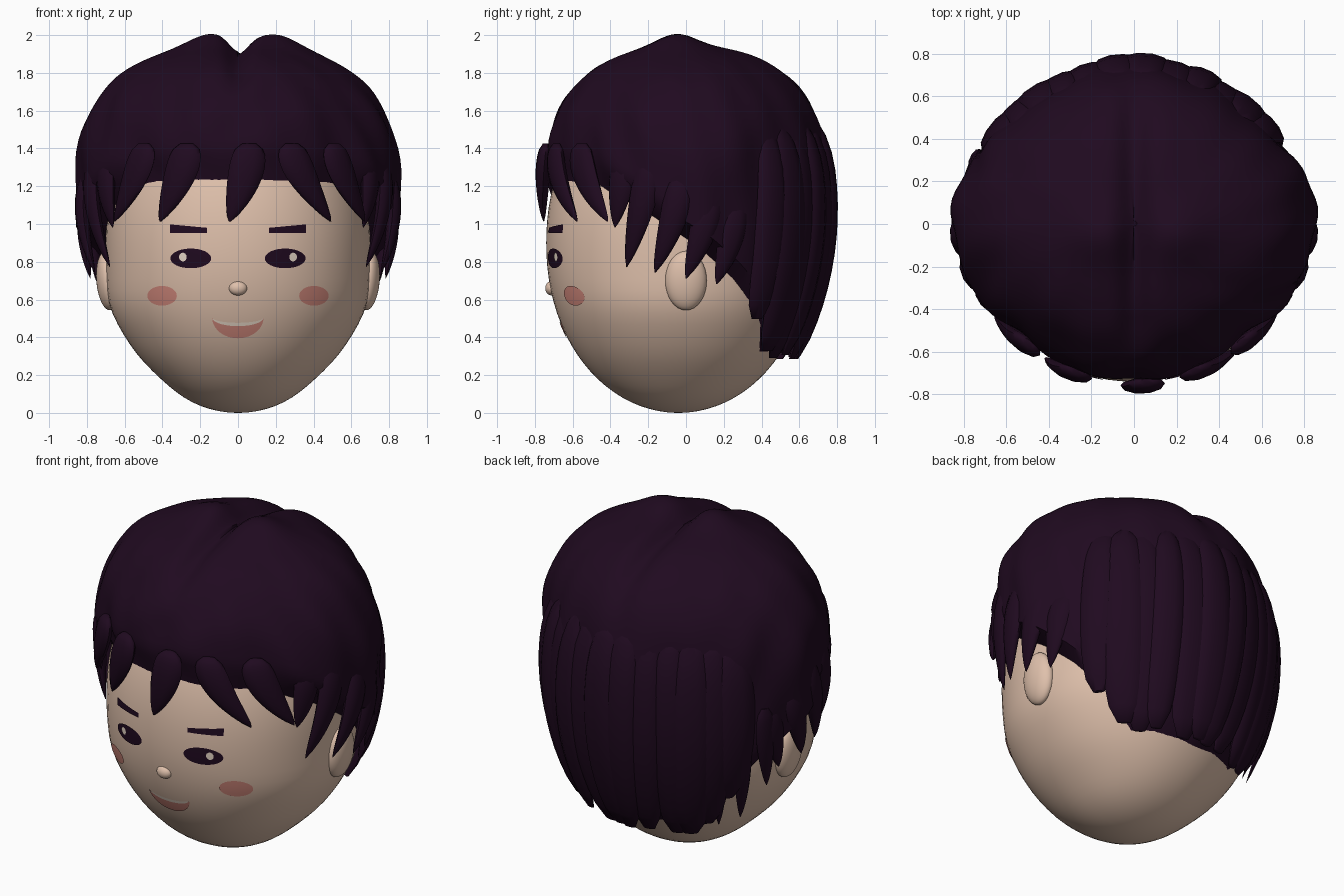
import bpy, bmesh, math, random
from math import sin, cos, pi, sqrt, radians, exp

random.seed(4)
if "Cube" in bpy.data.objects:
    bpy.data.objects.remove(bpy.data.objects["Cube"], do_unlink=True)


def material(name, rgb):
    m = bpy.data.materials.new(name)
    m.use_nodes = True
    m.diffuse_color = (*rgb, 1)
    m.node_tree.nodes["Principled BSDF"].inputs["Base Color"].default_value = (*rgb, 1)
    return m


SKIN = material("skin", (0.74, 0.53, 0.41))
HAIR = material("dark plum hair", (0.014, 0.003, 0.014))
BLUSH = material("blush pink", (0.62, 0.24, 0.195))
CREAM = material("cream white", (0.80, 0.68, 0.57))


def finish(name, bm, mat, fix_normals=True, angle=50):
    if fix_normals:
        bmesh.ops.recalc_face_normals(bm, faces=bm.faces)
    mesh = bpy.data.meshes.new(name)
    bm.to_mesh(mesh)
    bm.free()
    mesh.materials.append(mat)
    ob = bpy.data.objects.new(name, mesh)
    bpy.context.collection.objects.link(ob)
    bpy.ops.object.select_all(action='DESELECT')
    bpy.context.view_layer.objects.active = ob
    ob.select_set(True)
    bpy.ops.object.shade_smooth_by_angle(angle=radians(angle))


def skin_rings(bm, rings):
    """Bridge closed rings of points and cap both ends."""
    rows = [[bm.verts.new(p) for p in ring] for ring in rings]
    n = len(rows[0])
    for a, b in zip(rows, rows[1:]):
        for i in range(n):
            j = (i + 1) % n
            bm.faces.new((a[i], a[j], b[j], b[i]))
    bm.faces.new(rows[0])
    bm.faces.new(rows[-1][::-1])


# Head: an egg with slightly squared plan, full cheeks and a narrow chin
HEAD_Y = -0.04
PLAN = 2.08


def head_r(z):
    return max(0.002, 0.7 * sqrt(max(0, 1 - abs((0.9 - z) / 0.9) ** 2.1)))


def head_wide(z):
    return 1 + 0.035 * exp(-((z - 0.56) / 0.16) ** 2) - 0.05 * exp(-((z - 0.14) / 0.13) ** 2)


def head_xy(a, z):
    r = head_r(z) / (abs(sin(a)) ** PLAN + abs(cos(a)) ** PLAN) ** (1 / PLAN)
    return r * head_wide(z) * sin(a), HEAD_Y - r * cos(a)


def face_y(x, z, lift):
    r = head_r(z)
    return HEAD_Y - lift - r * (1 - (abs(x) / (r * head_wide(z))) ** PLAN) ** (1 / PLAN)


bm = bmesh.new()
skin_rings(bm, [[(*head_xy(2 * pi * i / 72, z), z) for i in range(72)]
                for z in [0.9 - 0.8999 * cos(pi * k / 44) for k in range(45)]])
finish("head", bm, SKIN)


# Ears and nose
def ball(name, centre, size, tilt=0):
    bpy.ops.mesh.primitive_uv_sphere_add(segments=32, ring_count=16, location=centre, rotation=(0, tilt, 0))
    ob = bpy.context.object
    ob.name, ob.scale = name, size
    ob.data.materials.append(SKIN)
    bpy.ops.object.shade_smooth()


for side, label in ((1, "left"), (-1, "right")):
    ball(label + "_ear", (side * 0.69, 0, 0.7), (0.06, 0.11, 0.157), side * 0.08)
ball("nose", (0, -0.712, 0.66), (0.048, 0.033, 0.038))


# Face details: thin sheets lying on the head between two height curves
def sheet(name, x0, x1, low, high, mat, lift=0.005, cols=24, rows=5):
    bm = bmesh.new()
    grid = []
    for i in range(cols + 1):
        u = 0.5 - 0.5 * cos(pi * i / cols)
        x = x0 + (x1 - x0) * u
        column = []
        for k in range(rows + 1):
            z = low(u) + (high(u) - low(u)) * k / rows
            column.append(bm.verts.new((x, face_y(x, z, lift), z)))
        grid.append(column)
    for a, b in zip(grid, grid[1:]):
        for k in range(rows):
            bm.faces.new((a[k], b[k], b[k + 1], a[k + 1]))
    finish(name, bm, mat, fix_normals=False)


def arc(u):
    return sqrt(max(0, 4 * u * (1 - u)))


def oval(name, x, z, rx, rz, mat, lift):
    sheet(name, x - rx, x + rx, lambda u: z - rz * arc(u), lambda u: z + rz * arc(u), mat, lift)


for s, label in ((1, "left"), (-1, "right")):
    oval(label + "_eye", s * 0.25, 0.818, 0.108, 0.052, HAIR, 0.005)
    oval(label + "_eye_glint", s * 0.292, 0.825, 0.02, 0.023, CREAM, 0.009)
    oval(label + "_cheek", s * 0.402, 0.62, 0.078, 0.052, BLUSH, 0.006)
    ends = sorted((s * 0.165, s * 0.36))
    tall = (lambda u: 0.98 + 0.018 * u) if s > 0 else (lambda u: 0.998 - 0.018 * u)
    sheet(label + "_eyebrow", *ends, lambda u: 0.953, tall, HAIR)


def lip_top(u):
    return 0.505 - 0.028 * arc(u)


def lip_mid(u):
    return 0.505 - 0.046 * arc(u)


sheet("teeth", -0.137, 0.135, lip_mid, lip_top, CREAM)
sheet("mouth", -0.137, 0.135, lambda u: 0.505 - 0.11 * arc(u), lip_mid, BLUSH)


# Hair shell: angle runs from the front (0) towards the left ear (90 degrees)
def hair_xy(a, z, out=0):
    if z > 1.2:
        f = max(0, 1 - ((z - 1.2) / 0.75) ** 2.5) ** 0.4
    else:
        f = 1 - 0.24 * ((1.2 - z) / 0.9) ** 2.2
    f *= 1 - 0.05 * sin(2 * a) ** 2
    return (0.855 * f + out) * sin(a), -(0.75 * f + out) * cos(a)


HEM = ((0, 1.22), (50, 1.2), (73, 1.08), (98, 0.88), (115, 0.7), (130, 0.5), (140, 0.31), (181, 0.3))


def hem(a):
    d = abs((math.degrees(a) + 180) % 360 - 180)
    for (d0, z0), (d1, z1) in zip(HEM, HEM[1:]):
        if d <= d1:
            return z0 + (z1 - z0) * (d - d0) / (d1 - d0)


def cap_point(a, t):
    h = hem(a)
    z = 1.95 - (1.95 - h) * t ** 2.5
    x, y = hair_xy(a, z)
    lump = 1 + t * (0.012 * sin(9 * a + 5 * t) + 0.01 * sin(17 * a - 9 * t) + 0.01 * sin(22 * t + 4 * sin(3 * a)))
    x, y = x * lump, y * lump
    # Tuck the edge in to the head
    tuck = 0.05 + 0.15 * max(0, cos(a))
    k = max(0, 1 - (z - h) / tuck) ** 1.5
    hx, hy = head_xy(a, z)
    x, y = x + (hx * 0.985 - x) * k, y + (hy * 0.985 - y) * k
    # Parting with a raised crest on each side
    fade = min(1, max(0, (z - 1.6) / 0.25))
    crest = 0.14 if x < 0 else 0.2
    z += fade * 0.062 * exp(-((abs(x) - crest) / 0.16) ** 2 - ((y + 0.05) / 0.14) ** 2)
    z -= fade * 0.065 * exp(-(x / 0.07) ** 2)
    return x, y, z


bm = bmesh.new()
skin_rings(bm, [[cap_point(2 * pi * i / 120, t) for i in range(120)]
                for t in [0.01 + 0.99 * k / 36 for k in range(37)]])
bm.faces.ensure_lookup_table()
bm.faces.remove(bm.faces[-1])
finish("hair_cap", bm, HAIR)


# Locks: flattened tapering tubes that follow the hair shell
def lock(name, a0, a1, z0, z1, width, thick=0.06, out=0.0, blunt=0.75, sink=0.0):
    rings = []
    for k in range(15):
        t = 0.01 + 0.985 * k / 14
        a = radians(a0 + (a1 - a0) * t ** 1.8)
        z = z0 + (z1 - z0) * t
        size = 1.3 * t ** 0.35 * (1 - t) ** blunt
        ring = []
        for i in range(10):
            q = 2 * pi * i / 10
            x, y = hair_xy(a, z, out - sink * (1 - t) ** 5 + thick * size * sin(q))
            side = width * size * cos(q)
            ring.append((x + side * cos(a), y + side * sin(a), z))
        rings.append(ring)
    bm = bmesh.new()
    skin_rings(bm, rings)
    finish(name, bm, HAIR, angle=60)


# Fringe
for i, (a0, a1) in enumerate(((-38, -53), (-19, -30), (4, -3), (20, 37), (39, 55))):
    lock(f"fringe_lock_{i + 1}", a0, a1, 1.43, 1.01, 0.145, out=0.01)

# Locks over the temples and ears
for s, label in ((1, "left"), (-1, "right")):
    for i, (a0, a1, z0, z1) in enumerate(((62, 57, 1.4, 0.98), (74, 62, 1.4, 0.77), (88, 76, 1.3, 0.74),
                                         (100, 90, 1.2, 0.71), (112, 104, 1.15, 0.68))):
        lock(f"{label}_side_lock_{i + 1}", s * a0, s * a1, z0, z1, 0.12, out=-0.02, sink=0.05)

# Broad overlapping locks down the back
for i in range(12):
    a = 130 + 9.3 * i
    bottom = hem(radians(a)) - random.uniform(0, 0.03)
    top = 1.58 - 0.06 * abs(i - 5.5) / 5.5
    lock(f"back_lock_{i + 1}", a, a + random.uniform(-4, 4), top, max(0.28, bottom),
         random.uniform(0.11, 0.15), 0.05, random.uniform(0.005, 0.025), 0.3, 0.05)

# Longer wisps behind the right ear
for i, (a, z) in enumerate(((-112, 0.58), (-122, 0.37), (-133, 0.33), (-144, 0.31))):
    lock(f"right_nape_wisp_{i + 1}", a - 3, a + 2, 1.1, z, 0.09, 0.04)
